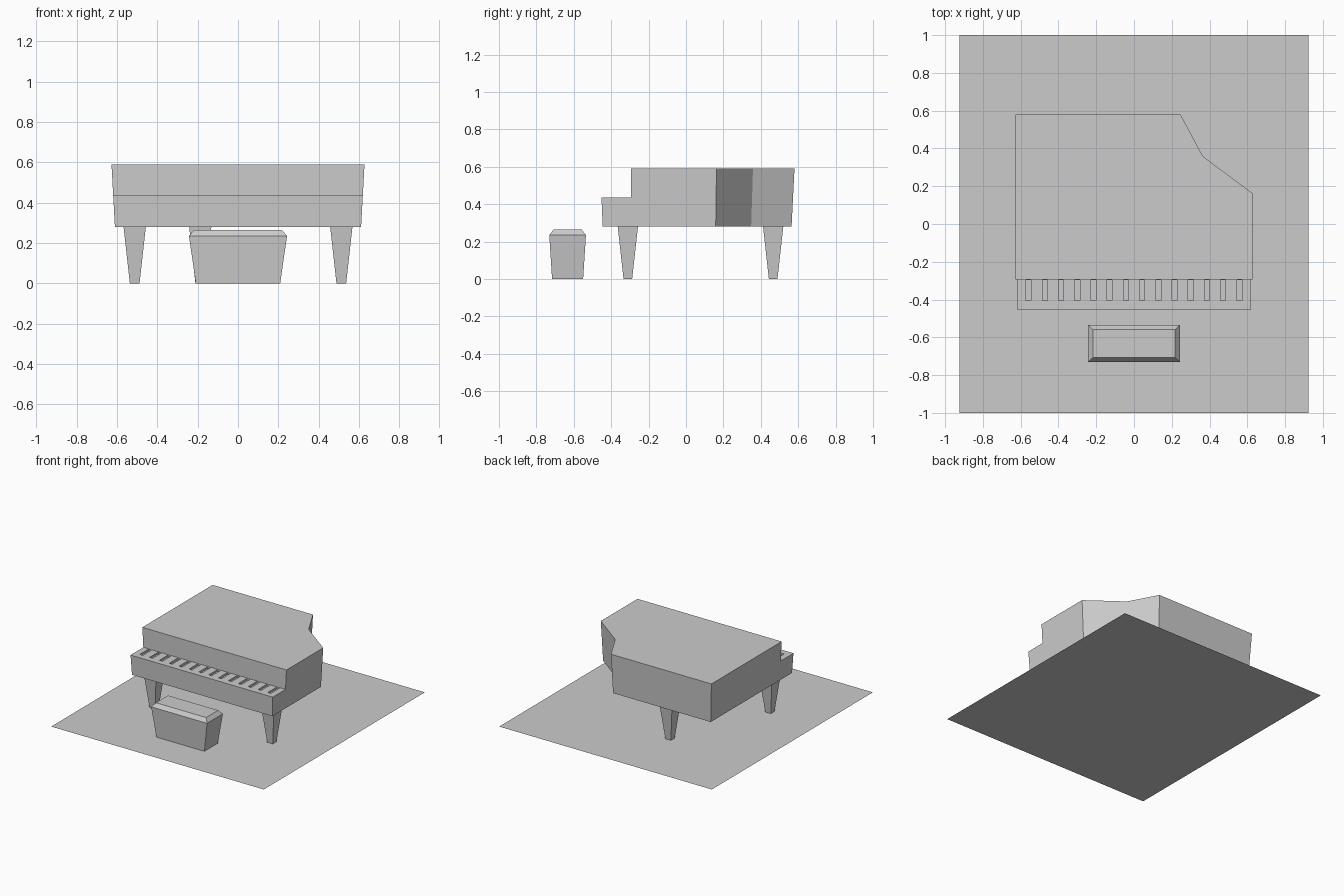
import bpy
import bmesh

cube = bpy.data.objects.get("Cube")
if cube:
    bpy.data.objects.remove(cube, do_unlink=True)

grey = bpy.data.materials.new("plain_grey")
grey.use_nodes = True
grey.diffuse_color = (0.6, 0.6, 0.6, 1)
grey.node_tree.nodes["Principled BSDF"].inputs["Base Color"].default_value = grey.diffuse_color


def make_object(name, bm):
    bmesh.ops.recalc_face_normals(bm, faces=bm.faces[:])
    mesh = bpy.data.meshes.new(name)
    bm.to_mesh(mesh)
    bm.free()
    mesh.materials.append(grey)
    obj = bpy.data.objects.new(name, mesh)
    bpy.context.collection.objects.link(obj)
    return obj


def loft(bm, rings):
    """Join stacked rings of points into one closed solid."""
    rings = [[bm.verts.new(p) for p in ring] for ring in rings]
    for low, high in zip(rings, rings[1:]):
        for i in range(len(low)):
            j = (i + 1) % len(low)
            bm.faces.new((low[i], low[j], high[j], high[i]))
    bm.faces.new(rings[0][::-1])
    bm.faces.new(rings[-1])


def rect(cx, cy, hx, hy, z):
    return [(cx - hx, cy - hy, z), (cx + hx, cy - hy, z),
            (cx + hx, cy + hy, z), (cx - hx, cy + hy, z)]


def carve(obj, cutter):
    mod = obj.modifiers.new("carve", 'BOOLEAN')
    mod.operation = 'DIFFERENCE'
    mod.solver = 'EXACT'
    mod.object = cutter
    bpy.context.view_layer.objects.active = obj
    bpy.ops.object.modifier_apply(modifier=mod.name)
    bpy.data.objects.remove(cutter, do_unlink=True)


# Floor sheet
bm = bmesh.new()
bm.faces.new([bm.verts.new(p) for p in rect(0, 0, 0.925, 1, 0)])
make_object("floor", bm)

# Case: flared solid with a notched back corner
BOTTOM, DECK, TOP, WALL_Y = 0.28, 0.435, 0.59, -0.293
outline = [(-0.627, -0.458), (0.627, -0.458), (0.627, 0.163),
           (0.365, 0.358), (0.246, 0.58), (-0.627, 0.58)]
bm = bmesh.new()
loft(bm, [[(x * s, y * s, z) for x, y in outline]
          for s, z in ((0.973, BOTTOM), (1, TOP))])
case = make_object("piano_case", bm)

# Step for the keyboard
bm = bmesh.new()
front = WALL_Y - 0.4
loft(bm, [rect(0, (WALL_Y + front) / 2, 1, 0.2, z) for z in (DECK, TOP + 0.1)])
carve(case, make_object("step_cutter", bm))

# Row of key slots sunk into the deck
KEYS, PITCH = 14, 0.0858
bm = bmesh.new()
for i in range(KEYS):
    x = (i - (KEYS - 1) / 2) * PITCH
    loft(bm, [rect(x, -0.351, 0.0135, 0.055, z) for z in (DECK - 0.015, DECK + 0.02)])
carve(case, make_object("key_cutter", bm))

# Tapered legs
for name, x, y in (("front_right_leg", -0.512, -0.311),
                   ("front_left_leg", 0.512, -0.311),
                   ("back_leg", -0.187, 0.466)):
    bm = bmesh.new()
    loft(bm, [rect(x, y, 0.024, 0.023, 0), rect(x, y, 0.055, 0.054, BOTTOM)])
    make_object(name, bm)

# Bench with a bevelled seat
bm = bmesh.new()
loft(bm, [rect(0, -0.633, hx, hy, z) for hx, hy, z in
          ((0.209, 0.083, 0), (0.243, 0.098, 0.235), (0.218, 0.075, 0.265))])
make_object("bench", bm)
